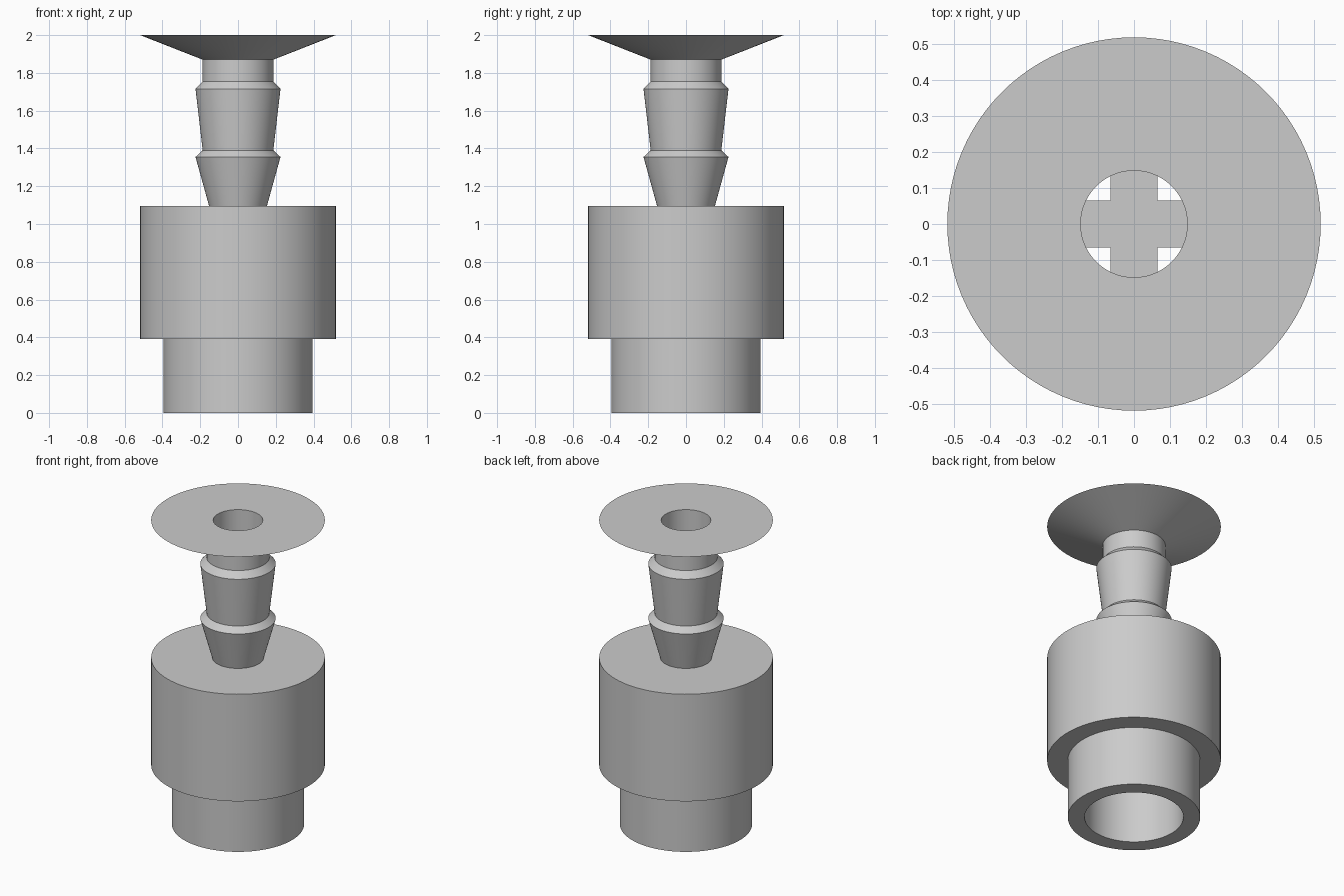
import bpy, bmesh, math

if "Cube" in bpy.data.objects:
    bpy.data.objects.remove(bpy.data.objects["Cube"], do_unlink=True)

SEGMENTS = 96
BORE = 0.148          # radius of the narrow channel
SOCKET = 0.295        # radius of the wide opening underneath
CEILING = 0.7         # height where the socket meets the channel

grey = bpy.data.materials.new("light grey plastic")
grey.use_nodes = True
colour = (0.6, 0.6, 0.6, 1)
grey.diffuse_color = colour
grey.node_tree.nodes["Principled BSDF"].inputs["Base Color"].default_value = colour


def finish(name, bm):
    bmesh.ops.recalc_face_normals(bm, faces=bm.faces)
    mesh = bpy.data.meshes.new(name)
    bm.to_mesh(mesh)
    bm.free()
    obj = bpy.data.objects.new(name, mesh)
    mesh.materials.append(grey)
    bpy.context.collection.objects.link(obj)
    bpy.ops.object.select_all(action='DESELECT')
    obj.select_set(True)
    bpy.context.view_layer.objects.active = obj
    bpy.ops.object.shade_smooth_by_angle(angle=math.radians(15))
    return obj


def lathe(name, profile):
    """Turn a closed (radius, height) outline around the z axis."""
    bm = bmesh.new()
    rings = []
    for r, z in profile:
        rings.append([bm.verts.new((r * math.cos(a), r * math.sin(a), z))
                      for a in (math.tau * i / SEGMENTS for i in range(SEGMENTS))])
    for low, high in zip(rings, rings[1:] + rings[:1]):
        for i in range(SEGMENTS):
            j = (i + 1) % SEGMENTS
            bm.faces.new((low[i], low[j], high[j], high[i]))
    return finish(name, bm)


# Stepped body, barbed stem and flared flange, with the bore running through
lathe("barbed_connector", [
    (SOCKET, 0), (0.395, 0), (0.395, 0.39),              # lower collar
    (0.518, 0.39), (0.518, 1.095),                       # wide body
    (0.153, 1.095), (0.225, 1.355), (0.187, 1.39),       # lower barb
    (0.225, 1.715), (0.187, 1.755),                      # upper barb
    (0.187, 1.87), (0.518, 2.0),                         # neck and flange
    (BORE, 2.0), (BORE, CEILING), (SOCKET, CEILING),     # channel and socket
])

# Cross-shaped rib across the inside of the socket
bm = bmesh.new()
HALF = 0.065
outline = []
reach = math.sqrt(SOCKET ** 2 - HALF ** 2)
for k in range(4):
    c, s = round(math.cos(k * math.pi / 2)), round(math.sin(k * math.pi / 2))
    for x, y in ((reach, -HALF), (reach, HALF), (HALF, HALF)):
        outline.append(bm.verts.new((x * c - y * s, x * s + y * c, 0.5)))
base = bm.faces.new(outline)
extruded = bmesh.ops.extrude_face_region(bm, geom=[base])
top = [v for v in extruded["geom"] if isinstance(v, bmesh.types.BMVert)]
bmesh.ops.translate(bm, verts=top, vec=(0, 0, CEILING - 0.5))
finish("cross_rib", bm)
